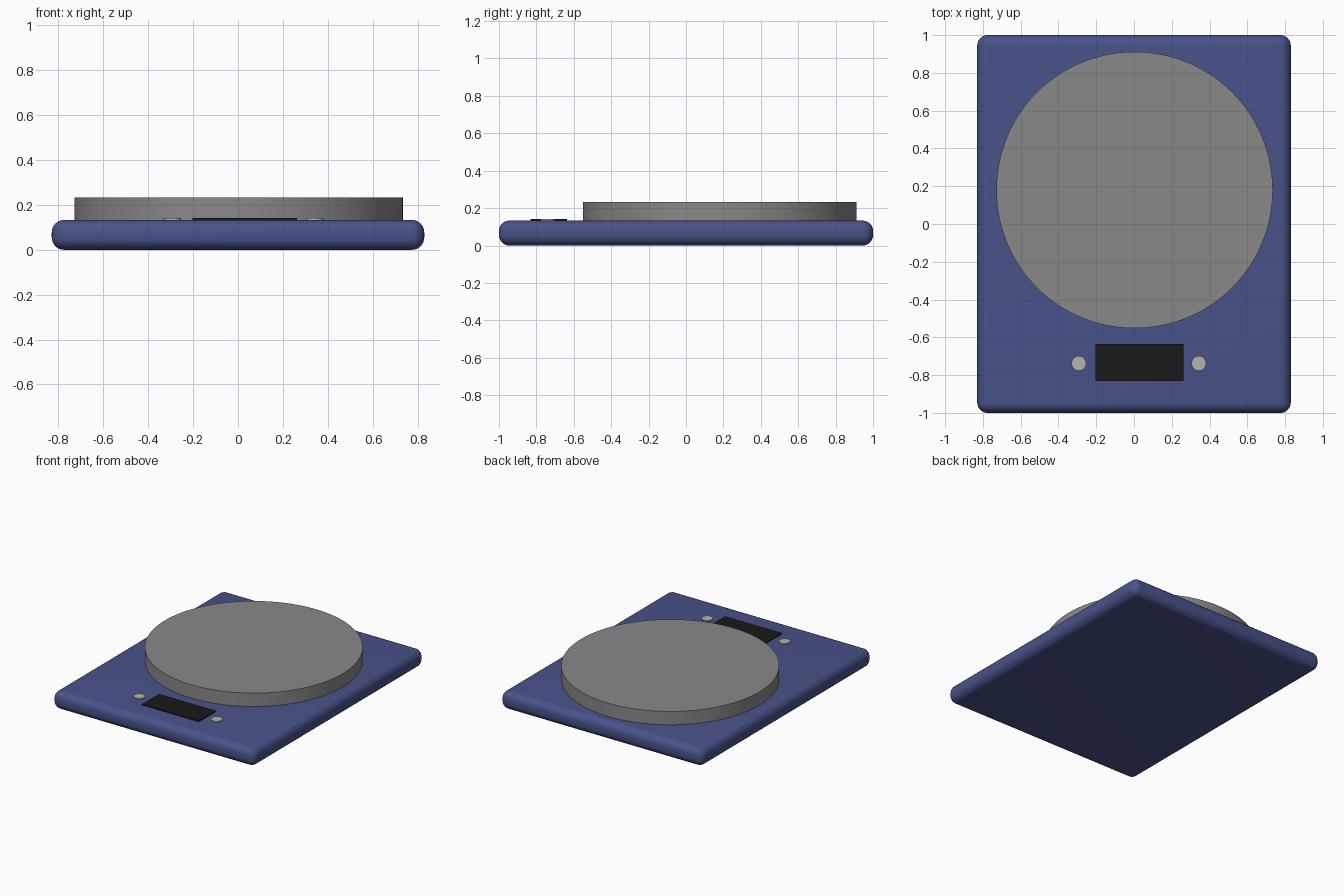
import bpy

if "Cube" in bpy.data.objects:
    bpy.data.objects.remove(bpy.data.objects["Cube"])


def paint(obj, name, rgb):
    mat = bpy.data.materials.get(name) or bpy.data.materials.new(name)
    mat.diffuse_color = (*rgb, 1)
    mat.use_nodes = True
    mat.node_tree.nodes["Principled BSDF"].inputs["Base Color"].default_value = mat.diffuse_color
    obj.data.materials.append(mat)


def box(name, x0, x1, y0, y1, z0, z1):
    bpy.ops.mesh.primitive_cube_add(size=1, location=((x0 + x1) / 2, (y0 + y1) / 2, (z0 + z1) / 2))
    obj = bpy.context.object
    obj.name = name
    obj.scale = (x1 - x0, y1 - y0, z1 - z0)
    bpy.ops.object.transform_apply(location=False, rotation=False, scale=True)
    return obj


def disc(name, x, y, radius, z0, z1, sides):
    bpy.ops.mesh.primitive_cylinder_add(vertices=sides, radius=radius, depth=z1 - z0,
                                        location=(x, y, (z0 + z1) / 2))
    obj = bpy.context.object
    obj.name = name
    bpy.ops.object.shade_smooth_by_angle()
    return obj


TOP = 0.133

# Rounded scale body
body = box("scale_body", -0.83, 0.83, -1, 1, 0, TOP)
bevel = body.modifiers.new("rounded_edges", 'BEVEL')
bevel.width = 0.055
bevel.segments = 8
bpy.context.view_layer.objects.active = body
bpy.ops.object.modifier_apply(modifier=bevel.name)
bpy.ops.object.shade_smooth_by_angle()
paint(body, "blue_plastic", (0.065, 0.085, 0.25))

# Round weighing platform
plate = disc("weighing_plate", 0.003, 0.18, 0.732, TOP - 0.01, 0.232, 96)
paint(plate, "plate_grey", (0.25, 0.25, 0.25))

# Dark display window
display = box("display", -0.203, 0.262, -0.832, -0.635, TOP - 0.01, 0.141)
paint(display, "display_black", (0.01, 0.01, 0.01))

# Buttons either side of the display
for side, x in (("left", -0.292), ("right", 0.343)):
    button = disc(side + "_button", x, -0.738, 0.039, TOP - 0.01, 0.141, 32)
    paint(button, "button_grey", (0.45, 0.45, 0.43))
